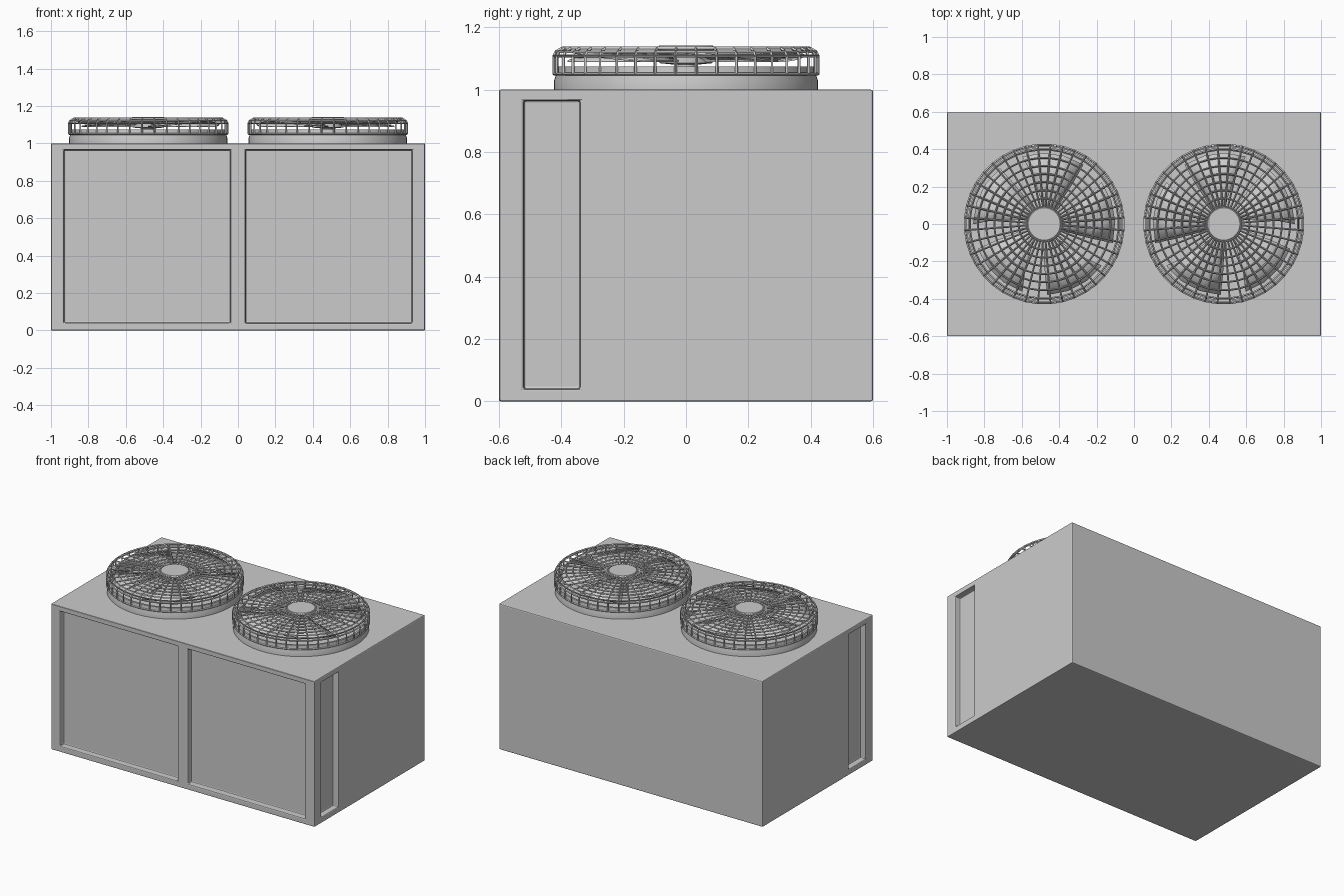
import bpy, bmesh, math

if "Cube" in bpy.data.objects:
    bpy.data.objects.remove(bpy.data.objects["Cube"])

FAN_X = 0.48
BARS = 40


def link(name, bm):
    bmesh.ops.recalc_face_normals(bm, faces=bm.faces)
    mesh = bpy.data.meshes.new(name)
    bm.to_mesh(mesh)
    bm.free()
    ob = bpy.data.objects.new(name, mesh)
    bpy.context.collection.objects.link(ob)
    return ob


def box(name, lo, hi):
    bm = bmesh.new()
    bmesh.ops.create_cube(bm, size=1)
    for v in bm.verts:
        v.co = [(a + b) / 2 + c * (b - a) for a, b, c in zip(lo, hi, v.co)]
    return link(name, bm)


def lathe(name, profile, x, steps, closed=False, phase=0.0):
    """Revolve (radius, z) points about a vertical axis at x."""
    bm = bmesh.new()
    rings = []
    for r, z in profile:
        if r == 0:
            rings.append([bm.verts.new((0, 0, z))] * steps)
        else:
            rings.append([bm.verts.new((r * math.cos(a), r * math.sin(a), z))
                          for a in (2 * math.pi * (i + phase) / steps for i in range(steps))])
    pairs = list(zip(rings, rings[1:] + rings[:1])) if closed else list(zip(rings, rings[1:]))
    for a, b in pairs:
        for i in range(steps):
            j = (i + 1) % steps
            bm.faces.new(list(dict.fromkeys((a[i], a[j], b[j], b[i]))))
    ob = link(name, bm)
    ob.location.x = x
    return ob


def smooth(ob):
    bpy.ops.object.select_all(action='DESELECT')
    ob.select_set(True)
    bpy.context.view_layer.objects.active = ob
    bpy.ops.object.shade_smooth_by_angle(angle=math.radians(35))


# Cabinet with recessed front and side panels
cabinet = box("cabinet", (-1, -0.6, 0), (1, 0.6, 1))
D = 0.04
for s, side in ((-1, "left"), (1, "right")):
    xs = sorted((s * 0.04, s * 0.93))
    front = box(f"front_cutter_{side}", (xs[0], -0.7, 0.04), (xs[1], -0.6 + D, 0.965))
    xs = sorted((s * (1 - D), s * 1.1))
    end = box(f"side_cutter_{side}", (xs[0], -0.52, 0.04), (xs[1], -0.34, 0.965))
    for cutter in (front, end):
        cutter.hide_render = True
        cutter.hide_set(True)
        mod = cabinet.modifiers.new("recess", 'BOOLEAN')
        mod.operation = 'DIFFERENCE'
        mod.solver = 'EXACT'
        mod.object = cutter
bev = cabinet.modifiers.new("soft_edges", 'BEVEL')
bev.width = 0.007
bev.segments = 2
bev.limit_method = 'ANGLE'


def blades(name, x, s, count=5):
    """Pitched, swept fan blades; s mirrors the rotor."""
    bm = bmesh.new()
    radii = (0.05, 0.14, 0.26, 0.38)
    for k in range(count):
        base = 2 * math.pi * k / count
        grid = []
        for i, r in enumerate(radii):
            half = 0.36 + 0.03 * i
            row = []
            for t in (-1, -0.33, 0.33, 1):
                a = base + 0.06 * i + half * t
                row.append(bm.verts.new((-s * r * math.cos(a), r * math.sin(a),
                                         1.105 + 0.014 * t)))
            grid.append(row)
        for a, b in zip(grid, grid[1:]):
            for j in range(3):
                bm.faces.new((a[j], a[j + 1], b[j + 1], b[j]))
    ob = link(name, bm)
    ob.location.x = x
    sol = ob.modifiers.new("thickness", 'SOLIDIFY')
    sol.thickness = 0.006
    sol.offset = 0
    return ob


# Two fan assemblies
for s, side in ((-1, "left"), (1, "right")):
    x = s * FAN_X
    collar = lathe(f"fan_collar_{side}",
                   [(0.405, 0.995), (0.423, 0.995), (0.423, 1.03), (0.418, 1.045),
                    (0.418, 1.075), (0.405, 1.075)], x, 80, closed=True)
    smooth(collar)

    # Wire guard: side wall, chamfer, then concentric rings on top
    profile = [(0.425, 1.05), (0.425, 1.108), (0.418, 1.122), (0.398, 1.133)]
    profile += [(0.398 - 0.0435 * i, 1.133) for i in range(1, 8)]
    guard = lathe(f"fan_guard_{side}", profile, x, BARS, phase=0.5)
    wire = guard.modifiers.new("wires", 'WIREFRAME')
    wire.thickness = 0.01
    wire.use_boundary = True
    wire.use_even_offset = True

    # Cap in the middle of the guard
    cap = lathe(f"guard_cap_{side}",
                [(0, 1.126), (0.088, 1.126), (0.09, 1.129), (0.09, 1.138), (0.086, 1.141), (0, 1.141)],
                x, 40)
    smooth(cap)

    # Rotor under the guard
    smooth(blades(f"fan_blades_{side}", x, s))
    hub = lathe(f"fan_hub_{side}",
                [(0, 1.0), (0.035, 1.0), (0.035, 1.08), (0.085, 1.085), (0.085, 1.115), (0, 1.118)],
                x, 32)
    smooth(hub)
